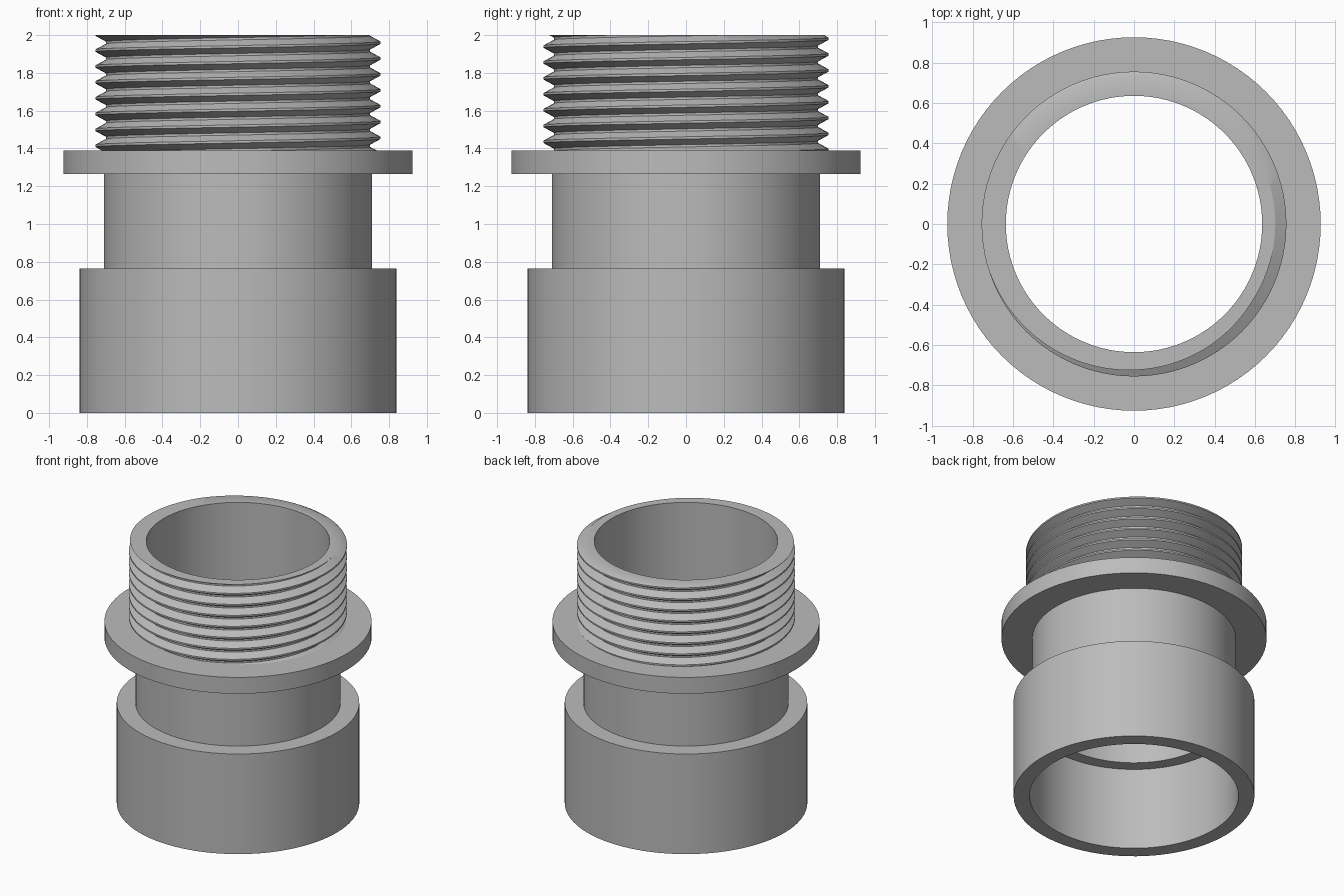
import bpy
import bmesh
from math import cos, sin, pi, radians

if "Cube" in bpy.data.objects:
    bpy.data.objects.remove(bpy.data.objects["Cube"], do_unlink=True)

SEGMENTS = 96
HEIGHT = 2.0
BORE = 0.635
SHOULDER = 1.39           # top of the collar, where the thread starts
ROOT, CREST = 0.70, 0.755
PITCH = 0.084
CREST_Z = 1.54            # height of one crest on the +x side

grey = bpy.data.materials.new("grey plastic")
grey.use_nodes = True
colour = (0.5, 0.5, 0.5, 1)
grey.diffuse_color = colour
grey.node_tree.nodes["Principled BSDF"].inputs["Base Color"].default_value = colour


def finish(name, bm):
    """Turn a bmesh into a smooth-shaded object with crisp edges."""
    bmesh.ops.recalc_face_normals(bm, faces=bm.faces)
    mesh = bpy.data.meshes.new(name)
    bm.to_mesh(mesh)
    bm.free()
    mesh.materials.append(grey)
    obj = bpy.data.objects.new(name, mesh)
    bpy.context.collection.objects.link(obj)
    bpy.ops.object.select_all(action="DESELECT")
    obj.select_set(True)
    bpy.context.view_layer.objects.active = obj
    bpy.ops.object.shade_smooth_by_angle(angle=radians(30))
    return obj


def sweep(bm, profile, turns=1, rise=0.0):
    """Sweep a (radius, height) profile about z, climbing by rise per turn."""
    rings = []
    for i in range(SEGMENTS * turns + 1):
        a = 2 * pi * i / SEGMENTS
        lift = rise * i / SEGMENTS
        rings.append([bm.verts.new((r * cos(a), r * sin(a), z + lift))
                      for r, z in profile])
    for one, two in zip(rings, rings[1:]):
        for j in range(len(profile) - 1):
            bm.faces.new((one[j], two[j], two[j + 1], one[j + 1]))
    bmesh.ops.remove_doubles(bm, verts=bm.verts, dist=0.0002)


# Hollow body: bore, stepped socket, neck and collar
body = bmesh.new()
sweep(body, [(BORE, HEIGHT), (BORE, 0.635), (0.728, 0.635), (0.728, 0),
             (0.84, 0), (0.84, 0.765), (0.71, 0.765), (0.71, 1.265),
             (0.925, 1.265), (0.925, SHOULDER), (ROOT, SHOULDER)])
finish("fitting_body", body)

# Helical thread, trimmed flat at the shoulder and the rim
thread = bmesh.new()
flat = 0.006
base = CREST_Z - 4 * PITCH
half = PITCH / 2
sweep(thread, [(ROOT, base - half), (ROOT, base - half + flat),
               (CREST, base - flat), (CREST, base + flat),
               (ROOT, base + half - flat), (ROOT, base + half)],
      turns=12, rise=PITCH)
for z, side in ((SHOULDER, -1), (HEIGHT, 1)):
    bmesh.ops.bisect_plane(
        thread, geom=thread.verts[:] + thread.edges[:] + thread.faces[:],
        plane_co=(0, 0, z), plane_no=(0, 0, side), clear_outer=True)

# Flat rim from the thread in to the bore
rim = [e for e in thread.edges if e.is_boundary
       and all(abs(v.co.z - HEIGHT) < 0.0005 for v in e.verts)]
inner = bmesh.ops.extrude_edge_only(thread, edges=rim)["geom"]
for v in inner:
    if isinstance(v, bmesh.types.BMVert):
        scale = BORE / v.co.xy.length
        v.co.x *= scale
        v.co.y *= scale
bmesh.ops.remove_doubles(thread, verts=thread.verts, dist=0.0002)
finish("threaded_end", thread)
